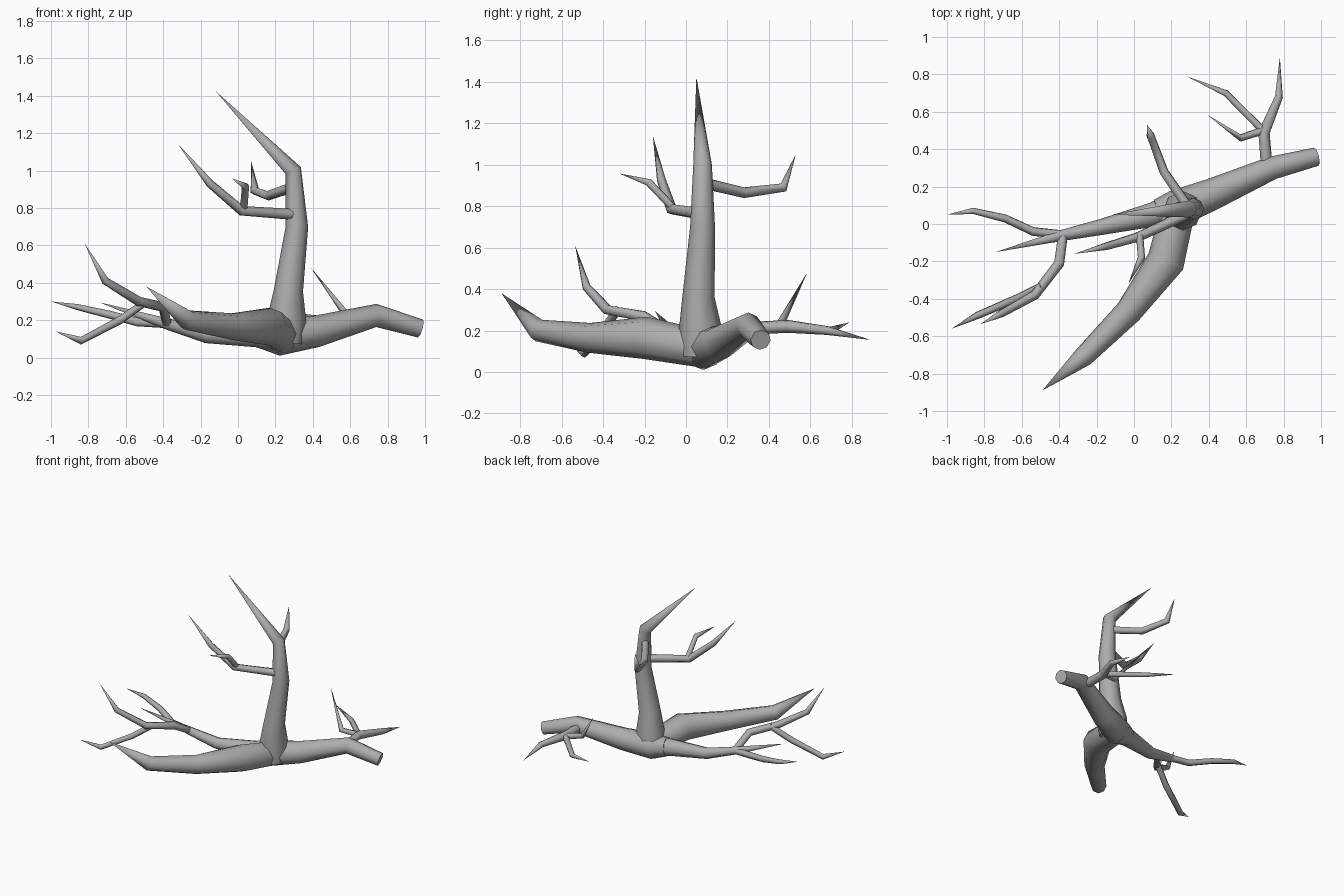
import bpy, bmesh, math
from mathutils import Vector

cube = bpy.data.objects.get("Cube")
if cube:
    bpy.data.objects.remove(cube)

wood = bpy.data.materials.new("grey wood")
wood.use_nodes = True
grey = (0.42, 0.42, 0.42, 1)
wood.diffuse_color = grey
wood.node_tree.nodes["Principled BSDF"].inputs["Base Color"].default_value = grey


def limb(name, path, sides=6, blunt=False):
    """Sweep a tapering tube along (x, y, z, radius) points; pointed unless blunt."""
    pts = [Vector(p[:3]) for p in path]
    bm = bmesh.new()
    rings = []
    side = None
    for i, p in enumerate(pts):
        a = (p - pts[i - 1]).normalized() if i else Vector()
        b = (pts[i + 1] - p).normalized() if i + 1 < len(pts) else Vector()
        t = (a + b).normalized()
        if side is None:
            side = t.orthogonal()
        side = (side - t * side.dot(t)).normalized()
        up = t.cross(side)
        if i + 1 == len(pts) and not blunt:
            tip = bm.verts.new(p)
            break
        ring = []
        for k in range(sides):
            ang = 2 * math.pi * k / sides
            ring.append(bm.verts.new(p + path[i][3] * (side * math.cos(ang) + up * math.sin(ang))))
        rings.append(ring)
    for lo, hi in zip(rings, rings[1:]):
        for k in range(sides):
            n = (k + 1) % sides
            bm.faces.new((lo[k], lo[n], hi[n], hi[k])).smooth = True
    bm.faces.new(rings[0][::-1])
    if blunt:
        bm.faces.new(rings[-1])
    else:
        for k in range(sides):
            bm.faces.new((rings[-1][k], rings[-1][(k + 1) % sides], tip)).smooth = True
    bmesh.ops.recalc_face_normals(bm, faces=bm.faces)
    me = bpy.data.meshes.new(name)
    bm.to_mesh(me)
    bm.free()
    me.materials.append(wood)
    ob = bpy.data.objects.new(name, me)
    bpy.context.collection.objects.link(ob)
    return ob


# Heavy limbs meeting at the fork
limb("sawn_log", [(.12, .06, .12, .07), (.22, .08, .11, .1), (.42, .16, .14, .085),
                  (.74, .30, .225, .062), (.975, .36, .155, .05)], 8, True)
limb("upright_trunk", [(.25, .07, .08, .1), (.26, .07, .2, .105), (.27, .06, .36, .078),
                       (.315, .08, .7, .06), (.295, .08, 1.0, .045), (-.12, .05, 1.425, 0)], 8)
limb("front_trunk", [(.24, .09, .11, .09), (.17, -.2, .165, .102), (-.03, -.47, .165, .072),
                     (-.27, -.71, .2, .055), (-.49, -.89, .38, 0)], 8)
limb("left_limb", [(.24, .09, .1, .09), (.1, .05, .12, .065), (-.17, -.015, .12, .043),
                   (-.38, -.06, .18, .03), (-.74, -.15, .295, 0)], 8)

# Twigs on the left limb
limb("long_twig", [(-.36, -.06, .18, .025), (-.54, -.04, .19, .024), (-.69, .03, .23, .022),
                   (-.86, .07, .27, .017), (-1.0, .05, .3, 0)])
limb("forked_twig", [(-.38, -.06, .18, .026), (-.4, -.21, .27, .028), (-.53, -.38, .3, .026),
                     (-.71, -.48, .41, .021), (-.82, -.535, .61, 0)])
limb("drooping_twig", [(-.49, -.33, .3, .022), (-.63, -.4, .2, .023), (-.84, -.49, .09, .021),
                       (-.975, -.56, .14, 0)])

# Twigs on the upright trunk
limb("upper_twig", [(.3, .06, .765, .03), (.02, -.07, .785, .027), (-.15, -.12, .93, .022),
                    (-.32, -.16, 1.14, 0)])
limb("upper_fork", [(.03, -.06, .79, .02), (.04, -.18, .915, .02), (-.03, -.32, .957, 0)])
limb("rear_twig", [(.29, .09, .91, .028), (.16, .28, .865, .026), (.09, .47, .89, .024),
                   (.07, .53, 1.05, 0)])

# Twigs behind the sawn log
limb("log_twig", [(.71, .3, .21, .032), (.695, .49, .22, .032), (.775, .68, .2, .022),
                  (.78, .89, .155, 0)])
limb("log_side_twig", [(.69, .5, .22, .022), (.49, .7, .2, .019), (.28, .79, .24, 0)])
limb("log_rising_twig", [(.69, .5, .22, .022), (.57, .46, .24, .02), (.39, .585, .48, 0)])
